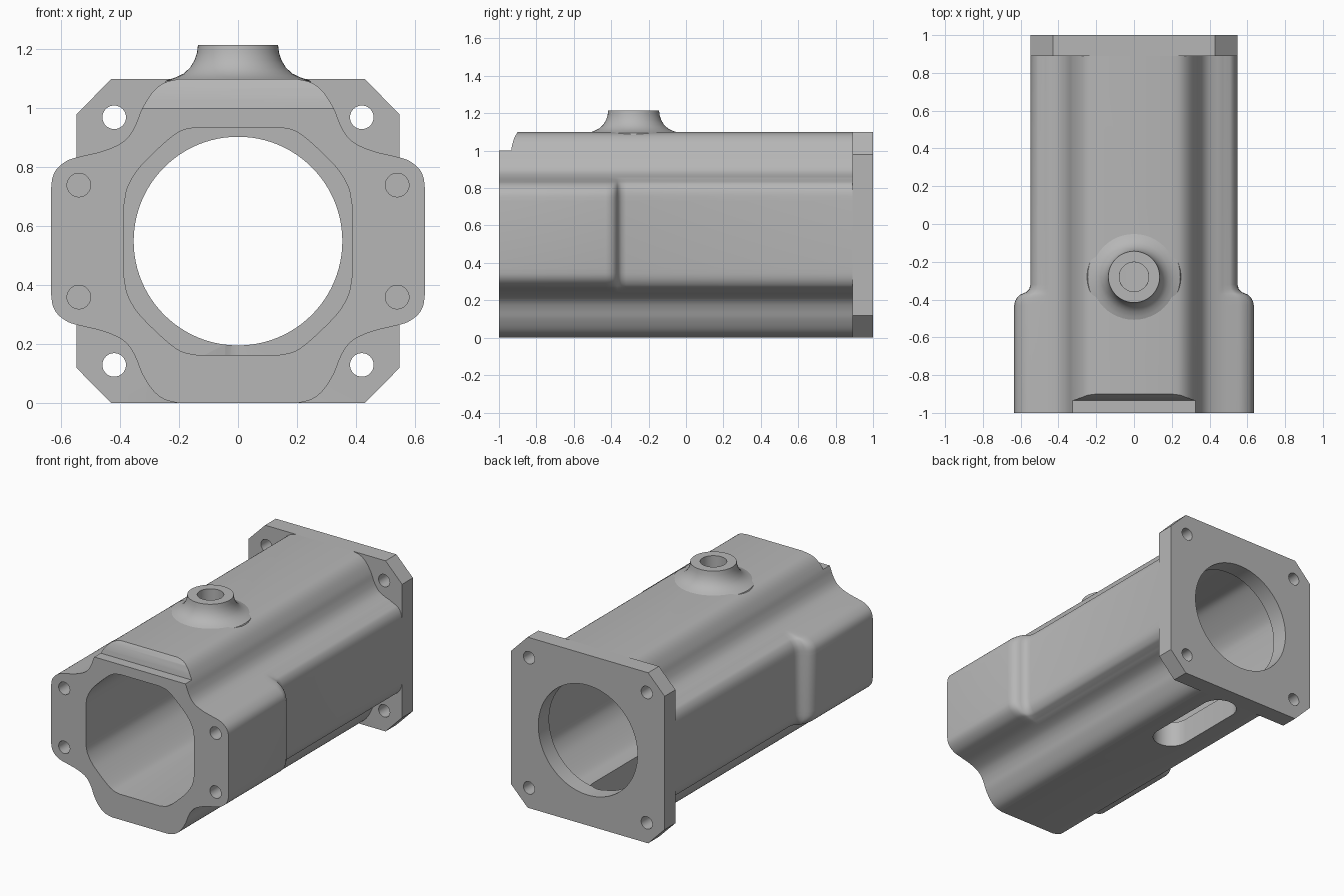
import bpy, bmesh, math
from mathutils import Matrix, Vector

if "Cube" in bpy.data.objects:
    bpy.data.objects.remove(bpy.data.objects["Cube"])

CZ = 0.55  # height of the bore axis

metal = bpy.data.materials.new("cast grey")
metal.diffuse_color = (0.47, 0.47, 0.47, 1)
metal.use_nodes = True
metal.node_tree.nodes["Principled BSDF"].inputs["Base Color"].default_value = metal.diffuse_color


def make(name, bm):
    bmesh.ops.recalc_face_normals(bm, faces=bm.faces)
    me = bpy.data.meshes.new(name)
    bm.to_mesh(me)
    bm.free()
    me.materials.append(metal)
    ob = bpy.data.objects.new(name, me)
    bpy.context.collection.objects.link(ob)
    return ob


def loft(name, rings, caps=True):
    """Bridge a list of equal closed rings."""
    bm = bmesh.new()
    vs = [[bm.verts.new(p) for p in r] for r in rings]
    n = len(vs[0])
    for a, b in zip(vs, vs[1:]):
        for i in range(n):
            j = (i + 1) % n
            bm.faces.new((a[i], a[j], b[j], b[i]))
    if caps:
        bm.faces.new(vs[0])
        bm.faces.new(vs[-1])
    return make(name, bm)


def along_y(name, pts, y0, y1):
    return loft(name, [[(x, y, z) for x, z in pts] for y in (y0, y1)])


def circle(r, cx, cz, n=32):
    return [(cx + r * math.cos(2 * math.pi * i / n), cz + r * math.sin(2 * math.pi * i / n)) for i in range(n)]


def smooth(pts, steps=4):
    """Catmull-Rom curve through the points."""
    p = [Vector(q) for q in pts]
    p = [p[0] * 2 - p[1]] + p + [p[-1] * 2 - p[-2]]
    out = []
    for a, b, c, d in zip(p, p[1:], p[2:], p[3:]):
        for k in range(steps):
            t = k / steps
            out.append(0.5 * (2 * b + (c - a) * t + (2 * a - 5 * b + 4 * c - d) * t * t
                              + (3 * b - a - 3 * c + d) * t ** 3))
    return [(v.x, v.y) for v in out] + [tuple(pts[-1])]


def mirror4(q):
    """Quarter outline (top to side, relative to axis) to a closed outline."""
    right = q + [(x, -z) for x, z in reversed(q)]
    full = right + [(-x, z) for x, z in reversed(right)]
    return [(x, z + CZ) for x, z in full]


def cut(ob, cutters):
    bpy.context.view_layer.objects.active = ob
    for c in cutters:
        m = ob.modifiers.new("cut", 'BOOLEAN')
        m.operation = 'DIFFERENCE'
        m.solver = 'EXACT'
        m.object = c
        bpy.ops.object.modifier_apply(modifier=m.name)


# Housing body: wide at the front, stepping in to the narrower rear
quarter = smooth([(0.2, 0.55), (0.25, 0.537), (0.29, 0.505), (0.325, 0.45), (0.345, 0.4),
                  (0.367, 0.36), (0.4, 0.33), (0.46, 0.305), (0.53, 0.288), (0.575, 0.275),
                  (0.61, 0.25), (0.628, 0.22), (0.634, 0.18)])
stations = [(-1, 0.634), (-0.43, 0.634), (-0.41, 0.63), (-0.39, 0.62), (-0.375, 0.605),
            (-0.368, 0.588), (-0.36, 0.57), (-0.345, 0.555), (-0.32, 0.548), (0.89, 0.548)]
rings = []
for y, w in stations:
    k = (w - 0.46) / (0.634 - 0.46)
    q = [(x if x < 0.46 else 0.46 + (x - 0.46) * k, z) for x, z in quarter]
    rings.append([(x, y, z) for x, z in mirror4(q)])
body = loft("housing_body", rings)

# Rear mounting flange with chamfered corners
flange = along_y("rear_flange", mirror4([(0.43, 0.55), (0.548, 0.43)]), 0.89, 1.0)

# Cutters
cavity = along_y("cavity_cutter", mirror4(smooth(
    [(0.14, 0.386), (0.19, 0.375), (0.235, 0.345), (0.3, 0.285), (0.345, 0.235),
     (0.375, 0.18), (0.386, 0.125)])), -1.1, 0.95)
bore = along_y("bore_cutter", circle(0.354, 0, CZ, 96), 0.8, 1.1)
bolts = [along_y("bolt_cutter", circle(0.04, sx * 0.42, CZ + sz * 0.42), 0.8, 1.1)
         for sx in (-1, 1) for sz in (-1, 1)]
taps = [along_y("tap_cutter", circle(0.04, sx * 0.54, CZ + sz * 0.19), -1.1, -0.75)
        for sx in (-1, 1) for sz in (-1, 1)]
# Step across the front top edge
step = [(-1.1, 1.0), (-0.935, 1.0), (-0.93, 1.03), (-0.918, 1.07), (-0.9, 1.1), (-0.89, 1.2), (-1.1, 1.2)]
notch = loft("notch_cutter", [[(x, y, z) for y, z in step] for x in (-0.5, 0.5)])
# Rounded slot in the floor
outline = []
for i in range(34):
    a = math.pi * (i if i < 17 else i - 1) / 16
    outline.append((0.11 * math.cos(a), 0.57 + (0.22 if i < 17 else -0.22) + 0.11 * math.sin(a)))
slot = loft("slot_cutter", [[(x, y, z) for x, y in outline] for z in (-0.1, 0.3)])
port = loft("port_cutter", [[(x, y, z) for x, y in circle(0.078, 0, -0.28)] for z in (0.8, 1.3)])

cut(body, [cavity, notch, slot, port] + taps)
cut(flange, [bore, slot] + bolts)

# Flared port boss on top, with its through hole
prof = [(0.078, 1.05), (0.078, 1.215), (0.136, 1.215), (0.139, 1.19), (0.148, 1.163), (0.163, 1.138),
        (0.185, 1.118), (0.212, 1.105), (0.245, 1.094), (0.26, 1.07), (0.26, 1.05)]
boss = loft("port_boss", [[(x, y, z) for x, y in circle(r, 0, -0.28, 48)] for r, z in prof], caps=False)

for c in [cavity, bore, notch, slot, port] + bolts + taps:
    bpy.data.objects.remove(c, do_unlink=True)

# Smooth curved faces, keep machined edges sharp
bpy.ops.object.select_all(action='DESELECT')
for ob in (body, flange, boss):
    ob.select_set(True)
bpy.context.view_layer.objects.active = body
bpy.ops.object.shade_smooth_by_angle(angle=math.radians(32))
